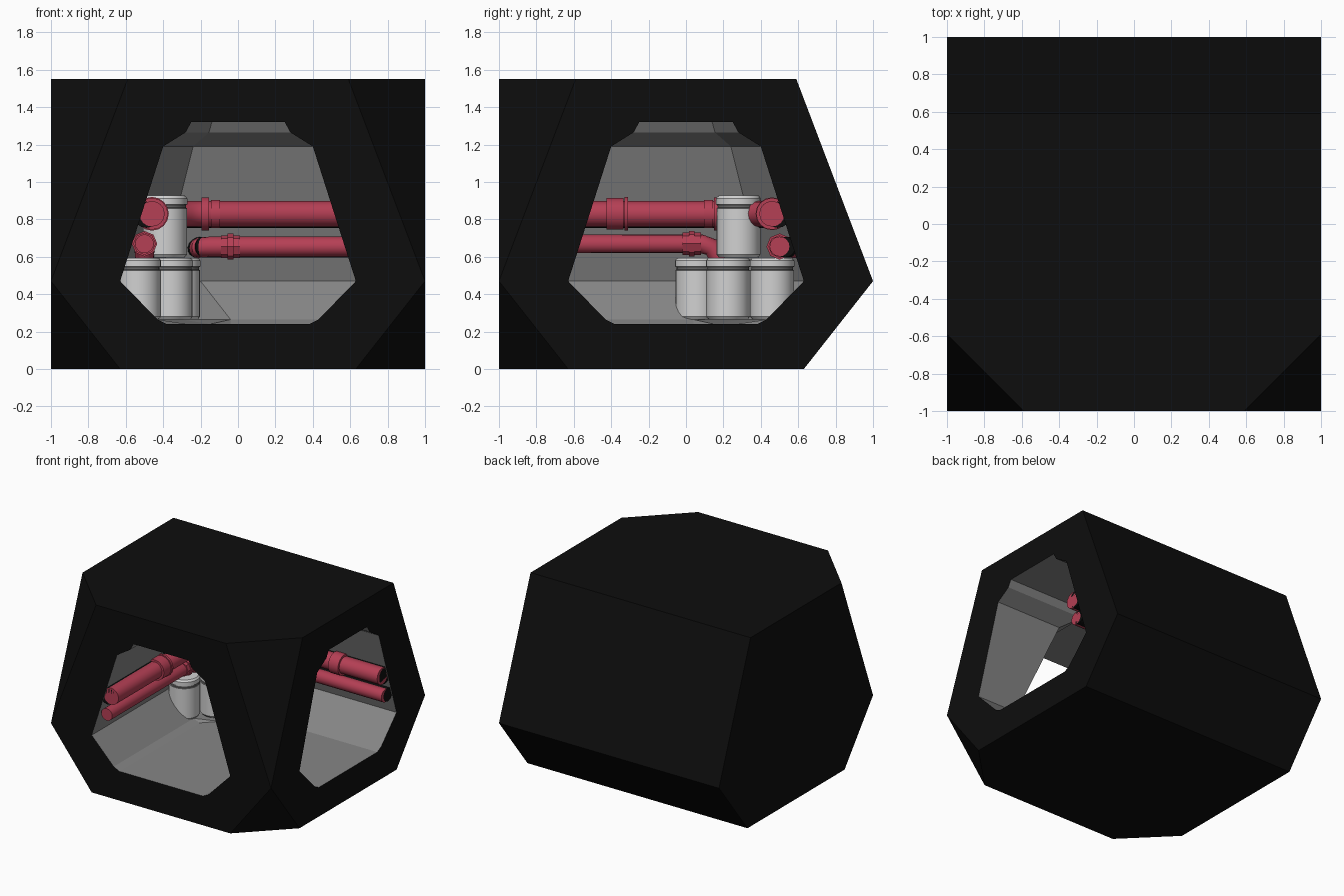
import bpy, bmesh, math
from mathutils import Vector

if "Cube" in bpy.data.objects:
    bpy.data.objects.remove(bpy.data.objects["Cube"])


def mat(name, rgb):
    m = bpy.data.materials.new(name)
    m.diffuse_color = (*rgb, 1)
    m.use_nodes = True
    m.node_tree.nodes["Principled BSDF"].inputs["Base Color"].default_value = m.diffuse_color
    return m


BLACK = mat("black shell", (0.004, 0.004, 0.004))
GREY = mat("grey wall", (0.24, 0.24, 0.24))
RED = mat("red pipe", (0.46, 0.05, 0.09))
WHITE = mat("white canister", (0.64, 0.64, 0.64))
DARK = mat("dark groove", (0.14, 0.14, 0.14))


def make(name, bm, mats, smooth=False):
    bmesh.ops.recalc_face_normals(bm, faces=bm.faces[:])
    me = bpy.data.meshes.new(name)
    bm.to_mesh(me)
    bm.free()
    ob = bpy.data.objects.new(name, me)
    bpy.context.collection.objects.link(ob)
    for m in mats:
        me.materials.append(m)
    if smooth:
        bpy.ops.object.select_all(action='DESELECT')
        ob.select_set(True)
        bpy.context.view_layer.objects.active = ob
        bpy.ops.object.shade_smooth_by_angle(angle=math.radians(35))
    return ob


# outer shell: hull of three six-sided ends (front, left, right) and sloped back
bm = bmesh.new()
for w, z in ((0.59, 1.55), (1.0, 0.47), (0.63, 0.0)):
    for s in (-1, 1):
        for p in ((s, w), (s, -w), (s * w, -1)):
            bm.verts.new((*p, z))
bmesh.ops.remove_doubles(bm, verts=bm.verts[:], dist=1e-4)
bmesh.ops.convex_hull(bm, input=bm.verts[:])
bmesh.ops.dissolve_limit(bm, angle_limit=0.01, verts=bm.verts[:], edges=bm.edges[:])
shell = make("corridor_shell", bm, [BLACK, GREY])

# corner passage: stacked plan outlines (z, half width, kink, corner far, corner near)
LEVELS = ((0.24, 0.38, 0.04, 0.27, 0.15),
          (0.265, 0.43, 0.04, 0.64, 0.30),
          (0.47, 0.63, 0.20, 0.63, 0.42),
          (1.19, 0.40, 0.12, 0.40, 0.24),
          (1.265, 0.28, 0.08, 0.28, 0.155),
          (1.32, 0.25, 0.07, 0.25, 0.14))
E = 1.1
bm = bmesh.new()
rings = []
for z, w, k, q, c in LEVELS:
    plan = ((-w, -E), (w, -E), (w, -w), (E, -w), (E, w),
            (-k, w), (-c, q), (-q, c), (-w, k))
    rings.append([bm.verts.new((x, y, z)) for x, y in plan])
for a, b in zip(rings, rings[1:]):
    for i in range(9):
        j = (i + 1) % 9
        bm.faces.new((a[i], a[j], b[j], b[i]))
bm.faces.new(rings[0])
bm.faces.new(rings[-1])
bmesh.ops.triangulate(bm, faces=bm.faces[:])
for f in bm.faces:
    f.material_index = 1
cutter = make("passage_cutter", bm, [BLACK, GREY])
cutter.hide_render = True
cutter.hide_viewport = False
cutter.display_type = 'WIRE'
mod = shell.modifiers.new("passage", 'BOOLEAN')
mod.operation = 'DIFFERENCE'
mod.solver = 'EXACT'
mod.object = cutter


def tube(name, pts, r, m, sides=16):
    """Mitred tube along a polyline."""
    pts = [Vector(p) for p in pts]
    bm = bmesh.new()
    rings = []
    n = len(pts)
    for i, p in enumerate(pts):
        d0 = (pts[i] - pts[i - 1]).normalized() if i else None
        d1 = (pts[i + 1] - pts[i]).normalized() if i < n - 1 else None
        d = ((d0 or d1) + (d1 or d0)).normalized()
        side = d.cross(Vector((0, 0, 1))).normalized()
        up = side.cross(d)
        k = 1 / max(0.5, d.dot(d1 or d0))
        rings.append([bm.verts.new(p + side * r * k * math.cos(t) + up * r * math.sin(t))
                      for t in (2 * math.pi * j / sides for j in range(sides))])
    for a, b in zip(rings, rings[1:]):
        for i in range(sides):
            j = (i + 1) % sides
            bm.faces.new((a[i], a[j], b[j], b[i]))
    bm.faces.new(rings[0])
    bm.faces.new(rings[-1])
    return make(name, bm, [m], sides > 8)


# upper pipe round the corner, with a black backing tube nearer the wall
def corner_path(d, t, z):
    return ((0.99, d, z), (-t + 0.07, d, z), (-t - 0.01, d - 0.025, z),
            (-d + 0.025, t + 0.01, z), (-d, t - 0.07, z), (-d, -0.99, z))


tube("upper_pipe", corner_path(0.46, 0.27, 0.83), 0.068, RED)
tube("upper_pipe_backing", corner_path(0.49, 0.29, 0.825), 0.07, BLACK)

# lower pipes: one turns into the wall, one bends downwards
tube("lower_pipe_back", ((0.99, 0.5, 0.655), (-0.15, 0.5, 0.655),
                         (-0.2, 0.53, 0.65), (-0.22, 0.62, 0.645)), 0.053, RED)
tube("lower_pipe_back_backing", ((0.99, 0.53, 0.652), (-0.19, 0.53, 0.652),
                                 (-0.23, 0.62, 0.65)), 0.055, BLACK)
tube("lower_pipe_left", ((-0.5, -0.99, 0.67), (-0.5, 0.08, 0.67),
                         (-0.5, 0.14, 0.65), (-0.5, 0.18, 0.58)), 0.05, RED)

# pipe collars: (along x?, position, offset, z, radius, width, sides)
COLLARS = ((True, -0.175, 0.46, 0.83, 0.088, 0.04, 16),
           (True, -0.12, 0.46, 0.83, 0.075, 0.05, 16),
           (True, 0.6, 0.46, 0.83, 0.085, 0.09, 16),
           (True, -0.04, 0.5, 0.655, 0.06, 0.10, 8),
           (True, -0.04, 0.5, 0.655, 0.07, 0.03, 8),
           (False, 0.17, 0.46, 0.83, 0.088, 0.04, 16),
           (False, 0.12, 0.46, 0.83, 0.075, 0.05, 16),
           (False, -0.38, 0.46, 0.83, 0.085, 0.09, 16),
           (False, -0.32, 0.46, 0.83, 0.09, 0.02, 16),
           (False, 0.03, 0.5, 0.67, 0.06, 0.10, 8),
           (False, 0.03, 0.5, 0.67, 0.068, 0.03, 8))
for i, (along_x, p, d, z, r, w, n) in enumerate(COLLARS):
    ends = [(p + s * w / 2, d, z) if along_x else (-d, p + s * w / 2, z) for s in (-1, 1)]
    tube(f"pipe_collar_{i}", ends, r, RED, n)

# canisters: turned profile with a dark groove below the lid
PROFILE = ((0, 0), (0.105, 0), (0.117, 0.015), (0.117, 0.262), (0.111, 0.267),
           (0.111, 0.280), (0.119, 0.283), (0.119, 0.315), (0.107, 0.33), (0, 0.33))


def canister(name, x, y, z, sides=24):
    bm = bmesh.new()
    rings = []
    for r, h in PROFILE[1:-1]:
        rings.append([bm.verts.new((x + r * math.cos(t), y + r * math.sin(t), z + h))
                      for t in (2 * math.pi * j / sides for j in range(sides))])
    for k, (a, b) in enumerate(zip(rings, rings[1:])):
        for i in range(sides):
            j = (i + 1) % sides
            f = bm.faces.new((a[i], a[j], b[j], b[i]))
            f.material_index = 1 if k in (2, 3, 4) else 0
    bm.faces.new(rings[0])
    bm.faces.new(rings[-1])
    make(name, bm, [WHITE, DARK], True)


for i, p in enumerate(((-0.53, 0.06, 0.265), (-0.36, 0.225, 0.265),
                       (-0.32, 0.46, 0.265), (-0.39, 0.28, 0.597))):
    canister(f"canister_{i}", *p)
